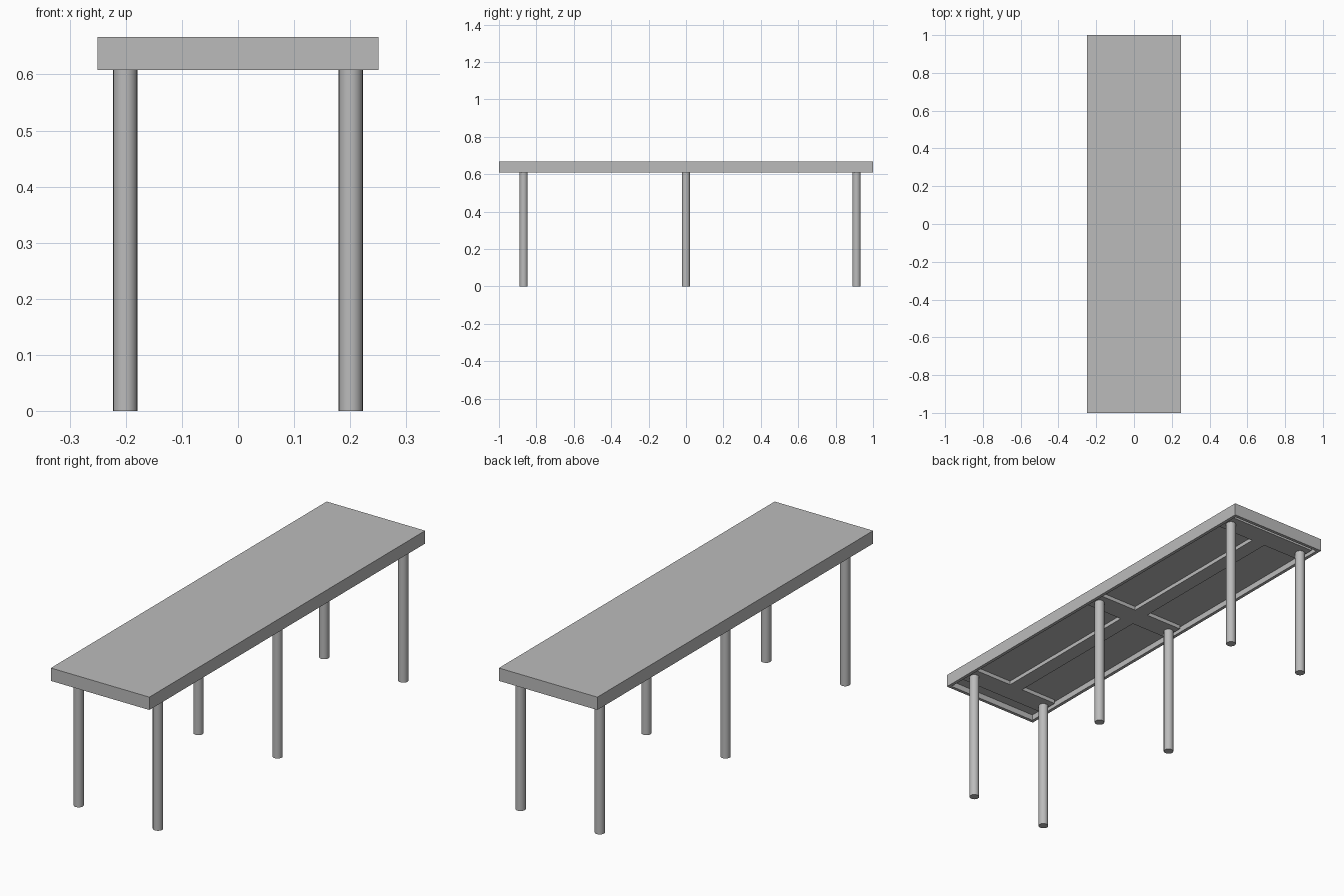
import bpy
import math

cube = bpy.data.objects.get("Cube")
if cube:
    bpy.data.objects.remove(cube, do_unlink=True)

grey = bpy.data.materials.new("plain grey")
grey.use_nodes = True
colour = (0.5, 0.5, 0.5, 1)
grey.diffuse_color = colour
grey.node_tree.nodes["Principled BSDF"].inputs["Base Color"].default_value = colour

# Main measurements
HALF_X, HALF_Y = 0.25, 1.0
TOP, RIM_BASE = 0.667, 0.608
BOARD_BASE, BEAM_BASE = 0.635, 0.617
RIM = 0.015
LEG_ROWS = {"front": -0.868, "middle": 0.0, "back": 0.912}


def box(name, x, y, z):
    """Box from (low, high) ranges on each axis."""
    spans = (x, y, z)
    bpy.ops.mesh.primitive_cube_add(size=1, location=[(a + b) / 2 for a, b in spans])
    ob = bpy.context.object
    ob.name = name
    ob.scale = [b - a for a, b in spans]
    bpy.ops.object.transform_apply(location=False, rotation=False, scale=True)
    ob.data.materials.append(grey)
    return ob


def leg(name, x, y):
    bpy.ops.mesh.primitive_cylinder_add(vertices=24, radius=0.0215, depth=BEAM_BASE,
                                        location=(x, y, BEAM_BASE / 2))
    ob = bpy.context.object
    ob.name = name
    ob.data.materials.append(grey)
    bpy.ops.object.shade_smooth_by_angle(angle=math.radians(40))


# Table board set inside a thin rim
in_x, in_y = HALF_X - RIM, HALF_Y - RIM
box("table_board", (-in_x, in_x), (-in_y, in_y), (BOARD_BASE, TOP))
for side, label in ((-1, "right"), (1, "left")):
    box(label + "_rim", sorted((side * in_x, side * HALF_X)), (-HALF_Y, HALF_Y), (RIM_BASE, TOP))
for side, label in ((-1, "front"), (1, "back")):
    box(label + "_rim", (-in_x, in_x), sorted((side * in_y, side * HALF_Y)), (RIM_BASE, TOP))

# Lengthwise support beam, split between the cross beams
BEAM = 0.05
rows = list(LEG_ROWS.values())
for i, (start, end) in enumerate(zip(rows, rows[1:])):
    box(f"long_beam_{i + 1}", (-0.035, 0.035), (start + BEAM, end - BEAM), (BEAM_BASE, BOARD_BASE))

# Cross beams with a pair of legs each
for row, y in LEG_ROWS.items():
    box(row + "_cross_beam", (-0.225, 0.225), (y - BEAM, y + BEAM), (BEAM_BASE, BOARD_BASE))
    for side, label in ((-1, "right"), (1, "left")):
        leg(f"{row}_{label}_leg", side * 0.201, y)
